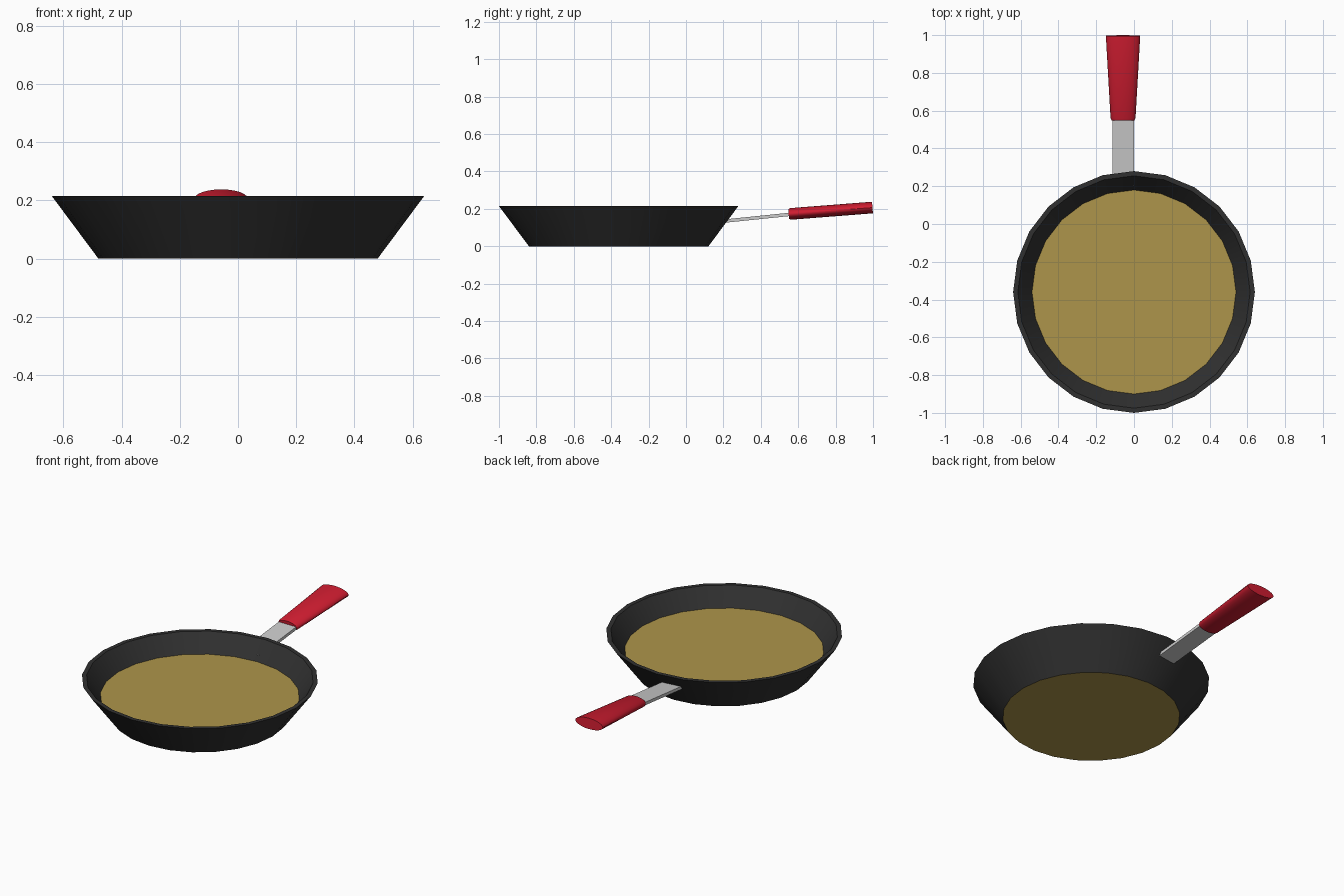
import bpy, bmesh, math

if "Cube" in bpy.data.objects:
    bpy.data.objects.remove(bpy.data.objects["Cube"])

CY = -0.36      # pan centre
SIDES = 24


def material(name, rgb):
    m = bpy.data.materials.new(name)
    m.diffuse_color = (*rgb, 1)
    m.use_nodes = True
    m.node_tree.nodes["Principled BSDF"].inputs["Base Color"].default_value = m.diffuse_color
    return m


black = material("black_iron", (0.03, 0.03, 0.03))
gold = material("gold_base", (0.42, 0.30, 0.07))
red = material("red_grip", (0.62, 0.012, 0.03))


def loft(name, rings, mat=None, caps=True, smooth=None):
    """Skin a list of equal-length point rings."""
    bm = bmesh.new()
    loops = [[bm.verts.new(p) for p in r] for r in rings]
    n = len(loops[0])
    for a, b in zip(loops, loops[1:]):
        for i in range(n):
            j = (i + 1) % n
            bm.faces.new((a[i], a[j], b[j], b[i]))
    if caps:
        bm.faces.new(loops[0][::-1])
        bm.faces.new(loops[-1])
    me = bpy.data.meshes.new(name)
    bm.to_mesh(me)
    bm.free()
    ob = bpy.data.objects.new(name, me)
    bpy.context.collection.objects.link(ob)
    if mat:
        me.materials.append(mat)
    if smooth:
        bpy.context.view_layer.objects.active = ob
        ob.select_set(True)
        bpy.ops.object.shade_smooth_by_angle(angle=math.radians(smooth))
        ob.select_set(False)
    return ob


def circle(r, z):
    return [(r * math.cos(t), CY + r * math.sin(t), z)
            for t in (2 * math.pi * i / SIDES for i in range(SIDES))]


# flared pan wall with flat rim, gold cooking floor and underside
pan = loft("pan", [circle(0.48, 0), circle(0.64, 0.215),
                   circle(0.615, 0.215), circle(0.54, 0.112)], black, smooth=30)
pan.data.materials.append(gold)
for p in pan.data.polygons:
    if len(p.vertices) == SIDES:
        p.material_index = 1


# flat metal tang, rising away from the wall
def bar(y, z, x0=-0.115, x1=0.0, h=0.009):
    return [(x0, y, z - h), (x1, y, z - h), (x1, y, z + h), (x0, y, z + h)][::-1]


loft("handle_tang", [bar(0.20, 0.134), bar(0.60, 0.175)])


# oval tapered grip with a softened front edge
def oval(y, z, w, h, n=24):
    return [(-0.058 + w * math.cos(t), y - 0.08 * h * math.sin(t), z + h * math.sin(t))
            for t in (-2 * math.pi * i / n for i in range(n))]


loft("handle_grip", [oval(0.549, 0.172, 0.060, 0.026),
                     oval(0.560, 0.173, 0.066, 0.031),
                     oval(0.997, 0.207, 0.091, 0.031)], red, smooth=35)
